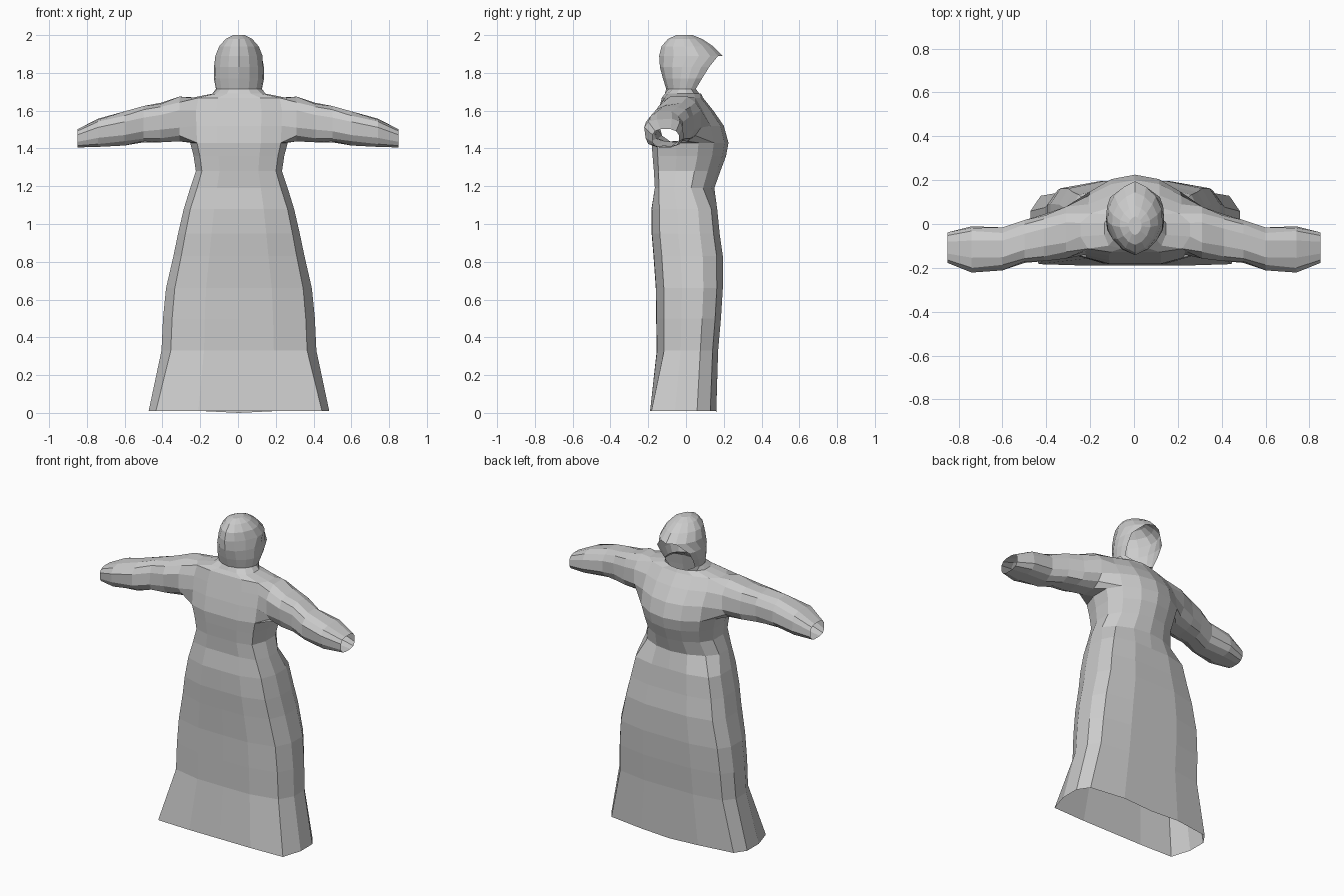
import bpy, bmesh, math

if "Cube" in bpy.data.objects:
    bpy.data.objects.remove(bpy.data.objects["Cube"])

# Half cross-sections (u = share of half-width, v = -1 front .. +1 back)
HEM = [(0, -1), (.45, -1), (.92, -.96), (1, -.25), (1, .42), (.9, .82), (.42, 1), (0, 1)]
SKIRT = [(0, -1), (.45, -.99), (.88, -.76), (1, -.22), (1, .42), (.88, .82), (.42, 1), (0, 1)]
TORSO = [(0, -1), (.45, -1), (.86, -.86), (1, -.35), (1, .22), (.8, .62), (.42, .9), (0, 1)]
COWL = [(0, -1), (.42, -.85), (.76, -.5), (.95, -.1), (1, .3), (.97, .68), (.86, 1), (0, 1)]
CROWN = [(0, -1), (.42, -.85), (.76, -.55), (1, -.1), (.97, .25), (.75, .6), (.4, .85), (0, 1)]

# Rings from hem to crown: section, z, half-width, front y, back y
RINGS = [
    (HEM, 0.01, .478, -.19, .16), (SKIRT, 0.33, .41, -.155, .17),
    (SKIRT, 0.50, .402, -.158, .185), (SKIRT, 0.66, .386, -.16, .195),
    (SKIRT, 0.83, .347, -.172, .195), (SKIRT, 0.95, .322, -.182, .178),
    (SKIRT, 1.08, .292, -.183, .165), (TORSO, 1.19, .258, -.165, .15),
    (TORSO, 1.28, .228, -.17, .182), (TORSO, 1.36, .24, -.177, .212),
    (TORSO, 1.43, .258, -.182, .225), (TORSO, 1.52, .262, -.165, .2),
    (TORSO, 1.60, .265, -.145, .145), (TORSO, 1.668, .25, -.128, .09),
    (TORSO, 1.69, .14, -.112, .08),
    (COWL, 1.715, .122, -.105, .052), (COWL, 1.77, .133, -.122, .085),
    (COWL, 1.83, .132, -.138, .122),
    (CROWN, 1.89, .125, -.142, .195), (CROWN, 1.94, .105, -.13, .145),
    (CROWN, 1.98, .07, -.095, .085), (CROWN, 2.0, .03, -.05, .035),
]
ARM_LOW, ARM_TOP = 10, 13     # rings bounding the armholes
FACE_LOW, FACE_TOP = 14, 18   # rings bounding the hood opening
N = 14
SHIFT = .005                  # the robe hangs very slightly to one side

bm = bmesh.new()


def bridge(a, b, skip=()):
    n = len(a)
    for i in range(n):
        if i not in skip:
            j = (i + 1) % n
            bm.faces.new((a[i], a[j], b[j], b[i]))


# Robe body and hood: one hollow loft, leaving armholes and face open
rings = []
for sec, z, w, yf, yb in RINGS:
    pts = sec + [(-u, v) for u, v in sec[-2:0:-1]]
    c, h = (yf + yb) / 2, (yb - yf) / 2
    rings.append([bm.verts.new((u * w + SHIFT, c + v * h, z)) for u, v in pts])
rings[0][7].co.z = 0          # hem dips at the back
for k in range(len(rings) - 1):
    skip = ()
    if ARM_LOW <= k < ARM_TOP:
        skip = (2, 3, 4, 9, 10, 11)
    elif FACE_LOW <= k < FACE_TOP:
        skip = (6, 7)
    bridge(rings[k], rings[k + 1], skip)
bm.faces.new(rings[-1])

# Sleeve stations: x, y min, y max, z min, z max
SLEEVE = [
    (.31, -.158, .08, 1.437, 1.675), (.41, -.17, .045, 1.432, 1.642),
    (.50, -.178, .018, 1.432, 1.625), (.60, -.212, -.015, 1.415, 1.597),
    (.74, -.222, -.01, 1.408, 1.558), (.85, -.178, -.038, 1.405, 1.502),
]


def boxy(t):
    # rounded-square version of a sine or cosine
    return math.copysign(min(1, 1.02 * abs(t) ** .72), t)


# Sleeves: grown from each armhole to an open cuff
for side in (1, -1):
    def at(k, col):
        return rings[k][col if side > 0 else N - col]
    lo, hi = ARM_LOW, ARM_TOP
    loop = [at(lo, c) for c in (2, 3, 4, 5)] + [at(lo + 1, 5), at(lo + 2, 5)]
    loop += [at(hi, c) for c in (5, 4, 3, 2)] + [at(lo + 2, 2), at(lo + 1, 2)]
    for s, (x, y0, y1, z0, z1) in enumerate(SLEEVE):
        ring = []
        for i in range(12):
            a = math.radians(225 + 30 * i)
            # slight alternating creases in the cloth
            r = 1 - (.07 if (i + s) % 3 == 0 and s < 5 else 0)
            ring.append(bm.verts.new((side * x,
                                      (y0 + y1) / 2 + r * boxy(math.cos(a)) * (y1 - y0) / 2,
                                      (z0 + z1) / 2 + r * boxy(math.sin(a)) * (z1 - z0) / 2)))
        bridge(loop, ring)
        loop = ring

# Clean up unused points and finish flat shaded
bmesh.ops.delete(bm, geom=[v for v in bm.verts if not v.link_faces], context='VERTS')
bmesh.ops.recalc_face_normals(bm, faces=bm.faces[:])
mesh = bpy.data.meshes.new("hooded_robe")
bm.to_mesh(mesh)
bm.free()
bpy.context.collection.objects.link(bpy.data.objects.new("hooded_robe", mesh))
